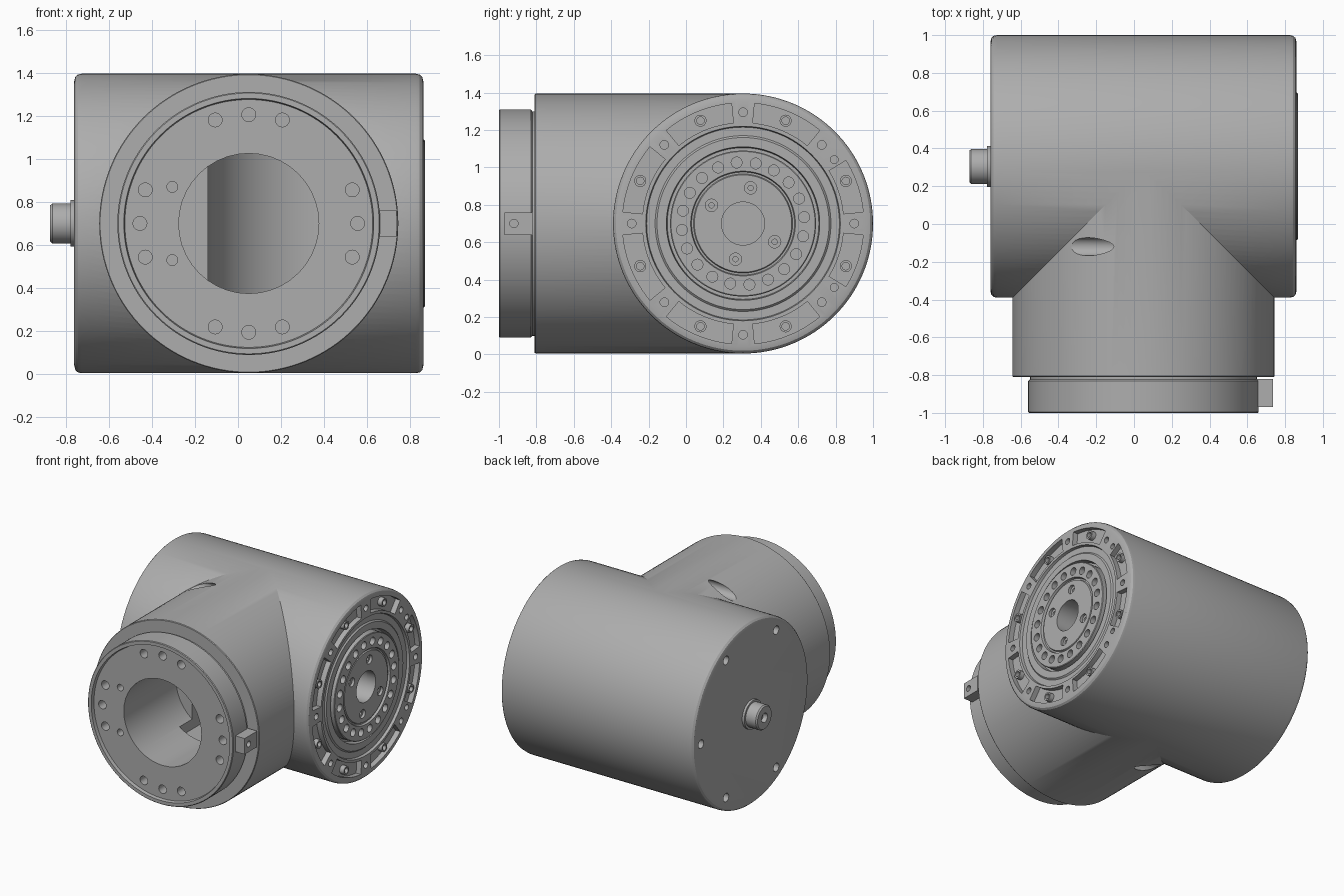
import bpy, bmesh
from math import sin, cos, pi, radians

if "Cube" in bpy.data.objects:
    bpy.data.objects.remove(bpy.data.objects["Cube"])

GREY = (0.42, 0.42, 0.42, 1)
metal = bpy.data.materials.new("satin grey metal")
metal.use_nodes = True
metal.diffuse_color = GREY
shader = next(n for n in metal.node_tree.nodes if n.type == 'BSDF_PRINCIPLED')
shader.inputs["Base Color"].default_value = GREY
shader.inputs["Roughness"].default_value = 0.5

DRUM = (0.305, 0.70)    # y, z of the drum axis
STUB = (0.05, 0.70)     # x, z of the stub axis


def place(axis, u, v, t):
    return {'x': (t, u, v), 'y': (u, t, v), 'z': (u, v, t)}[axis]


def polar(c, r, deg):
    return c[0] + r * cos(radians(deg)), c[1] + r * sin(radians(deg))


def revolve(bm, axis, c, profile, n=128, closed=False):
    """Turn (radius, distance) pairs round an axis; cap the ends unless closed."""
    rings = [[bm.verts.new(place(axis, c[0] + r * cos(2 * pi * i / n),
                                 c[1] + r * sin(2 * pi * i / n), t))
              for i in range(n)] for r, t in profile]
    pairs = list(zip(rings, rings[1:]))
    if closed:
        pairs.append((rings[-1], rings[0]))
    else:
        bm.faces.new(rings[0])
        bm.faces.new(rings[-1])
    for a, b in pairs:
        for i in range(n):
            j = (i + 1) % n
            bm.faces.new((a[i], a[j], b[j], b[i]))


def rod(bm, axis, c, r, t0, t1, n=24):
    revolve(bm, axis, c, [(r, t0), (r, t1)], n)


def prism(bm, axis, pts, t0, t1):
    a, b = [[bm.verts.new(place(axis, u, v, t)) for u, v in pts] for t in (t0, t1)]
    bm.faces.new(a)
    bm.faces.new(b)
    for i in range(len(pts)):
        j = (i + 1) % len(pts)
        bm.faces.new((a[i], a[j], b[j], b[i]))


def make(name, bm):
    bmesh.ops.recalc_face_normals(bm, faces=bm.faces)
    mesh = bpy.data.meshes.new(name)
    bm.to_mesh(mesh)
    bm.free()
    mesh.materials.append(metal)
    ob = bpy.data.objects.new(name, mesh)
    bpy.context.collection.objects.link(ob)
    return ob


def select(ob):
    bpy.ops.object.select_all(action='DESELECT')
    ob.select_set(True)
    bpy.context.view_layer.objects.active = ob


def combine(ob, bm, operation='DIFFERENCE'):
    tool = make("cutter", bm)
    tool.hide_render = True
    mod = ob.modifiers.new("boolean", 'BOOLEAN')
    mod.operation = operation
    mod.solver = 'EXACT'
    mod.object = tool
    select(ob)
    bpy.ops.object.modifier_apply(modifier=mod.name)
    bpy.data.objects.remove(tool)


def smooth(ob):
    select(ob)
    bpy.ops.object.shade_smooth_by_angle(angle=radians(25))


# Drum with rounded rims and a stepped seat on the output side
bm = bmesh.new()
revolve(bm, 'x', DRUM, [
    (.66, -.76), (.68, -.755), (.691, -.743), (.695, -.725),
    (.695, .825), (.691, .843), (.68, .855), (.66, .86),
    (.52, .86), (.515, .84), (.47, .84), (.46, .85), (.41, .85), (.405, .80)])
body = make("joint_housing", bm)

# Stub with a narrower neck and a shallow recessed face
bm = bmesh.new()
revolve(bm, 'y', STUB, [
    (.575, -.975), (.58, -1), (.605, -1), (.61, -.995), (.61, -.83),
    (.60, -.822), (.60, -.81), (.69, -.81), (.694, -.805), (.694, .29)])
combine(body, bm, 'UNION')

# Central bore and the rounded chamber behind it
bm = bmesh.new()
rod(bm, 'y', STUB, .325, -1.05, -.35, 40)
combine(body, bm)
bm = bmesh.new()
arc = [polar((.375, -.2), .515, a) for a in range(180, 89, -5)]
prism(bm, 'z', [(.375, -.5), (-.14, -.5)] + arc, .36, 1.04)
combine(body, bm)

# Neck bolt holes and two dowel holes
bm = bmesh.new()
for quarter in range(0, 360, 90):
    for step in (-18, 0, 18):
        rod(bm, 'y', polar(STUB, .505, quarter + step), .032, -1.05, -.85)
for side in (-1, 1):
    rod(bm, 'y', (STUB[0] - .355, STUB[1] + .17 * side), .025, -1.05, -.88)
combine(body, bm)

# End cap holes, and screw channels that graze the stub above and below
bm = bmesh.new()
for k in range(-2, 3):
    rod(bm, 'x', polar(DRUM, .6, 60 * k), .032, -.85, -.68)
for side in (-1, 1):
    rod(bm, 'x', (-.12, .70 + .628 * side), .048, -.6, -.05)
combine(body, bm)

# Flange rim: curved pockets, small holes between them, shaft opening
bm = bmesh.new()
for k in range(8):
    mid = 22.5 + 45 * k
    low, high = mid - 17, mid + 17
    if k == 0:
        high -= 8
    if k == 7:
        low += 8
    steps = [low + (high - low) * i / 12 for i in range(13)]
    prism(bm, 'x', [polar(DRUM, .645, a) for a in steps]
          + [polar(DRUM, .54, a) for a in reversed(steps)], .82, .9)
    rod(bm, 'x', polar(DRUM, .595, 45 * k), .023, .8, .9)
for a in (-35, 35):
    rod(bm, 'x', polar(DRUM, .595, a), .021, .8, .9)
rod(bm, 'x', DRUM, .12, .55, .9, 48)
combine(body, bm)
smooth(body)

# Threaded bosses standing in the pockets
bm = bmesh.new()
for k in range(8):
    revolve(bm, 'x', polar(DRUM, .595, 22.5 + 45 * k),
            [(.02, .81), (.032, .81), (.032, .855), (.02, .855)], 24, True)
smooth(make("pocket_bosses", bm))

# Output hub with a ring of bolt holes and four screw recesses
bm = bmesh.new()
revolve(bm, 'x', DRUM, [
    (.115, .79), (.39, .79), (.39, .863), (.385, .867), (.28, .867), (.275, .85),
    (.265, .85), (.26, .86), (.115, .86)], closed=True)
hub = make("output_hub", bm)
bm = bmesh.new()
for k in range(20):
    rod(bm, 'x', polar(DRUM, .328, 6 + 18 * k), .029, .82, .9)
for a in (78, 150, 258, 330):
    revolve(bm, 'x', polar(DRUM, .195, a),
            [(.033, .9), (.033, .84), (.014, .84), (.014, .81)], 24)
combine(hub, bm)
smooth(hub)

# Cable connector on the end cap
bm = bmesh.new()
revolve(bm, 'x', DRUM, [(.108, -.75), (.108, -.778), (.092, -.778), (.092, -.862),
                        (.084, -.872), (.035, -.872), (.03, -.84)], 48)
smooth(make("cable_connector", bm))

# Locating tab on the side of the neck
bm = bmesh.new()
prism(bm, 'z', [(.62, -.97), (.735, -.97), (.735, -.82), (.62, -.82)], .64, .76)
tab = make("locating_tab", bm)
bm = bmesh.new()
rod(bm, 'x', (-.92, .70), .022, .69, .8)
combine(tab, bm)
smooth(tab)
